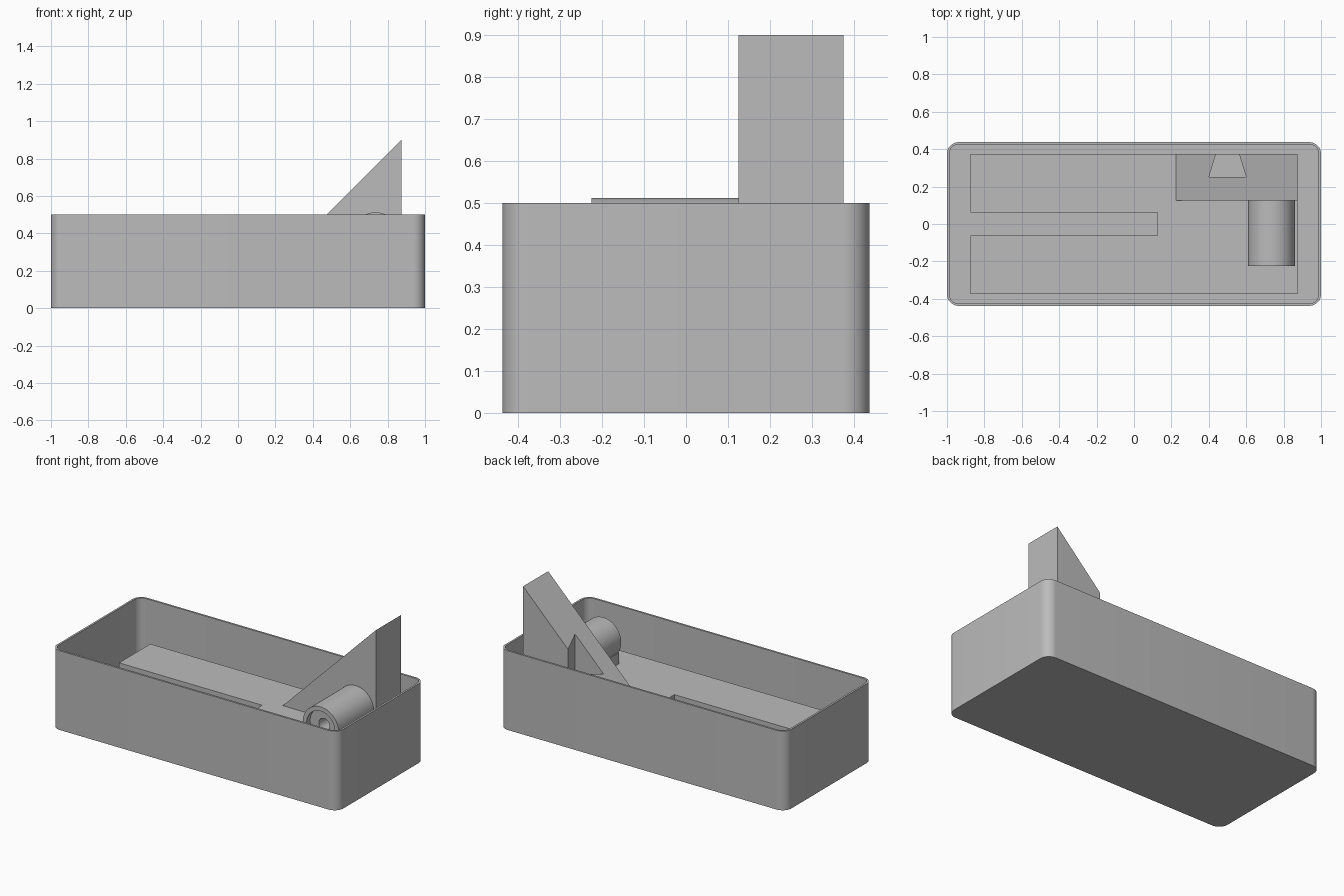
import bpy
import bmesh
import math
from mathutils import Vector

cube = bpy.data.objects.get("Cube")
if cube:
    bpy.data.objects.remove(cube, do_unlink=True)

grey = bpy.data.materials.new("plain grey")
grey.use_nodes = True
colour = (0.5, 0.5, 0.5, 1)
grey.diffuse_color = colour
grey.node_tree.nodes["Principled BSDF"].inputs["Base Color"].default_value = colour

BASE_TOP = 0.25
AXLE_X, AXLE_Z = 0.735, 0.3875


def prism(name, outline, start, end, axis="z"):
    """Extrude a closed outline along z, or an x-z outline along y."""
    def place(p, d):
        return Vector((p[0], p[1], d)) if axis == "z" else Vector((p[0], d, p[1]))
    bm = bmesh.new()
    face = bm.faces.new([bm.verts.new(place(p, start)) for p in outline])
    top = bmesh.ops.extrude_face_region(bm, geom=[face])
    moved = [v for v in top["geom"] if isinstance(v, bmesh.types.BMVert)]
    bmesh.ops.translate(bm, verts=moved, vec=place((0, 0), end - start))
    bmesh.ops.recalc_face_normals(bm, faces=bm.faces)
    mesh = bpy.data.meshes.new(name)
    bm.to_mesh(mesh)
    bm.free()
    mesh.materials.append(grey)
    obj = bpy.data.objects.new(name, mesh)
    bpy.context.collection.objects.link(obj)
    return obj


def rectangle(x0, x1, y0, y1):
    return [(x0, y0), (x1, y0), (x1, y1), (x0, y1)]


def rounded(half_x, half_y, radius, steps=10):
    points = []
    for corner, (sx, sy) in enumerate([(1, 1), (-1, 1), (-1, -1), (1, -1)]):
        for i in range(steps + 1):
            a = (corner + i / steps) * math.pi / 2
            points.append((sx * (half_x - radius) + radius * math.cos(a),
                           sy * (half_y - radius) + radius * math.sin(a)))
    return points


def round_bar(name, radius, start, end):
    ring = [(AXLE_X + radius * math.cos(i * math.tau / 64),
             AXLE_Z + radius * math.sin(i * math.tau / 64)) for i in range(64)]
    return prism(name, ring, start, end, "y")


def activate(obj):
    bpy.ops.object.select_all(action="DESELECT")
    obj.select_set(True)
    bpy.context.view_layer.objects.active = obj


def cut(obj, cutter):
    activate(obj)
    mod = obj.modifiers.new("cut", "BOOLEAN")
    mod.operation = "DIFFERENCE"
    mod.solver = "EXACT"
    mod.object = cutter
    bpy.ops.object.modifier_apply(modifier=mod.name)
    bpy.data.objects.remove(cutter, do_unlink=True)


# Open tray with thin walls and rounded corners
tray = prism("tray", rounded(1, 0.4375, 0.0625), 0, 0.5)
cut(tray, prism("tray_cutter", rounded(0.9875, 0.425, 0.05), 0.0125, 0.6))

# Inner base with a long slot open at one end
base = prism("slotted_base", rectangle(-0.875, 0.875, -0.375, 0.375), 0.0125, BASE_TOP)
cut(base, prism("slot_cutter", rectangle(-0.9, 0.125, -0.0625, 0.0625), 0.0125 - 0.01, 0.3))

# Sloping wedge with a dovetail notch in its back
wedge = prism("wedge", [(0.225, BASE_TOP), (0.875, BASE_TOP), (0.875, 0.9)],
              0.125, 0.375, "y")
dovetail = [(0.4, 0.25), (0.6, 0.25), (0.56, 0.38), (0.44, 0.38)]
cut(wedge, prism("dovetail_cutter", dovetail, 0.2, 1))

# Roller and the saddle that carries it
roller = round_bar("roller", 0.125, -0.225, 0.125)
saddle = prism("roller_saddle", rectangle(0.625, 0.845, -0.225, 0.125), BASE_TOP, 0.32)
cut(saddle, round_bar("saddle_cutter", 0.12, -0.3, 0.2))

# Recessed front, axle hole and rear counterbore
cut(roller, round_bar("recess_cutter", 0.098, -0.3, -0.19))
cut(roller, round_bar("axle_cutter", 0.038, -0.3, 0.2))
cut(wedge, round_bar("axle_cutter", 0.038, 0.1, 0.4))
cut(wedge, round_bar("counterbore_cutter", 0.075, 0.3, 0.4))

for part in (tray, base, wedge, roller, saddle):
    activate(part)
    bpy.ops.object.shade_smooth_by_angle(angle=math.radians(30))
